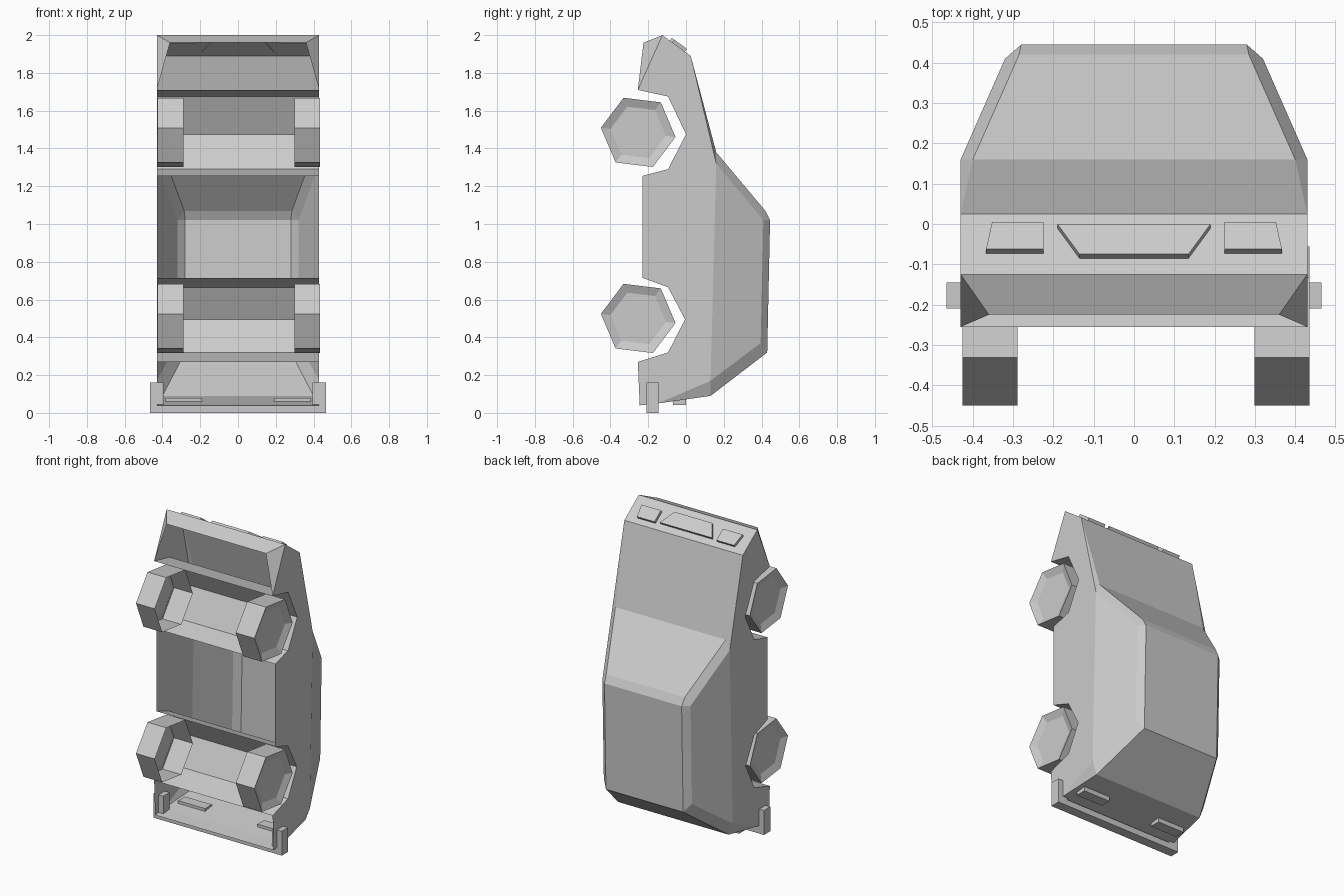
import bpy, bmesh, math
from mathutils import Vector

old = bpy.data.objects.get("Cube")
if old:
    bpy.data.objects.remove(old, do_unlink=True)

grey = bpy.data.materials.new("light grey")
grey.use_nodes = True
COL = (0.6, 0.6, 0.6, 1)
grey.diffuse_color = COL
grey.node_tree.nodes["Principled BSDF"].inputs["Base Color"].default_value = COL


def make(name, bm):
    bmesh.ops.remove_doubles(bm, verts=bm.verts, dist=1e-4)
    bmesh.ops.recalc_face_normals(bm, faces=bm.faces)
    me = bpy.data.meshes.new(name)
    bm.to_mesh(me)
    bm.free()
    me.materials.append(grey)
    ob = bpy.data.objects.new(name, me)
    bpy.context.collection.objects.link(ob)
    return ob


def face(bm, pts):
    return bm.faces.new([bm.verts.new(p) for p in pts])


def prism(bm, outline, shift):
    """Extrude a planar outline along a vector."""
    f = face(bm, outline)
    out = bmesh.ops.extrude_face_region(bm, geom=[f], use_keep_orig=True)
    moved = [v for v in out["geom"] if isinstance(v, bmesh.types.BMVert)]
    bmesh.ops.translate(bm, verts=moved, vec=shift)


def box(bm, lo, hi):
    (x0, y0, z0), (x1, y1, z1) = lo, hi
    prism(bm, [(x0, y0, z0), (x1, y0, z0), (x1, y1, z0), (x0, y1, z0)],
          Vector((0, 0, z1 - z0)))


# Body shell: ridge points run from the nose over the roof to the tail
W = 0.43
ridge = [(0.36, -0.225, 1.96), (W, -0.125, 2.0), (W, 0.025, 1.89),
         (0.40, 0.16, 1.38), (0.285, 0.42, 1.07), (0.28, 0.445, 1.02),
         (0.28, 0.43, 0.32), (0.40, 0.13, 0.09), (W, -0.15, 0.05),
         (W, -0.245, 0.04)]
# Lower edge of the sides with both wheel arches, tail to nose
sill = [(W, y, z) for y, z in (
    (-0.255, 0.27), (-0.095, 0.32), (-0.005, 0.495), (-0.095, 0.665),
    (-0.23, 0.715), (-0.23, 1.255), (-0.095, 1.29), (0.0, 1.475),
    (-0.095, 1.675), (-0.255, 1.71))]
# Outer corners of the cabin side
c1, c2, c3, c4 = (W, 0.16, 1.32), (0.32, 0.41, 1.02), (0.32, 0.395, 0.37), (W, 0.13, 0.17)
r = ridge
side = [
    [r[2], r[3], c1], [r[3], r[4], c2, c1], [r[4], r[5], c2],
    [r[5], r[6], c3, c2], [r[6], r[7], c4, c3], [r[7], r[8], c4],
    [c1, c2, c3, c4], [r[0], r[1], sill[-1]],
    [r[1], r[2], c1, c4, r[8], r[9]] + sill,
]


def flip(p):
    return (-p[0], p[1], p[2])


bm = bmesh.new()
for poly in side:
    face(bm, poly)
    face(bm, [flip(p) for p in reversed(poly)])
arches = [sill[0:4], sill[3:5], sill[5:9], sill[8:10]]
for chain in [ridge] + arches:
    for a, b in zip(chain, chain[1:]):
        face(bm, [a, b, flip(b), flip(a)])
make("body_shell", bm)

# Hexagonal wheels with dished outer faces
R, INNER, PHASE = 0.199, 0.148, math.radians(53)


def hexagon(x, rad, cz):
    return [(x, -0.253 + rad * math.cos(PHASE + i * math.pi / 3),
             cz + rad * math.sin(PHASE + i * math.pi / 3)) for i in range(6)]


for end, cz in (("front", 1.485), ("rear", 0.5)):
    for hand, s in (("left", 1), ("right", -1)):
        bm = bmesh.new()
        rings = [hexagon(s * x + 0.005, rad, cz) for x, rad in
                 ((0.294, R), (0.43, R), (0.41, INNER))]
        for a, b in zip(rings, rings[1:]):
            for i in range(6):
                j = (i + 1) % 6
                face(bm, [a[i], a[j], b[j], b[i]])
        face(bm, rings[2])
        make(f"{end}_{hand}_wheel", bm)

# Headlights and grille: plates on the sloped nose
nrm = Vector((0, 0.59, 0.81))


def nose_plate(name, outline):
    bm = bmesh.new()
    pts = [Vector((x, y, 1.89 + (0.025 - y) * 0.11 / 0.15)) - nrm * 0.004
           - Vector((0, 0.59 * 0.018, 0.59 * 0.018 * -0.733)) for x, y in outline]
    prism(bm, pts, nrm * 0.022)
    make(name, bm)


nose_plate("grille", [(-0.19, 0), (0.19, 0), (0.135, -0.075), (-0.135, -0.075)])
for hand, s in (("left", 1), ("right", -1)):
    nose_plate(f"{hand}_headlight", [(s * x, y) for x, y in (
        (0.225, 0.005), (0.352, 0.005), (0.367, -0.062), (0.225, -0.062))])
    # Tail lights
    bm = bmesh.new()
    xs = sorted((s * 0.19, s * 0.385))
    box(bm, (xs[0], -0.07, 0.042), (xs[1], 0.0, 0.08))
    make(f"{hand}_tail_light", bm)

# Rear bumper: crossbar with upturned ends
bm = bmesh.new()
bar = [(-0.465, 0), (0.465, 0), (0.465, 0.16), (0.395, 0.16), (0.395, 0.04),
       (-0.395, 0.04), (-0.395, 0.16), (-0.465, 0.16)]
prism(bm, [(x, -0.21, z) for x, z in bar], Vector((0, 0.065, 0)))
make("rear_bumper", bm)
